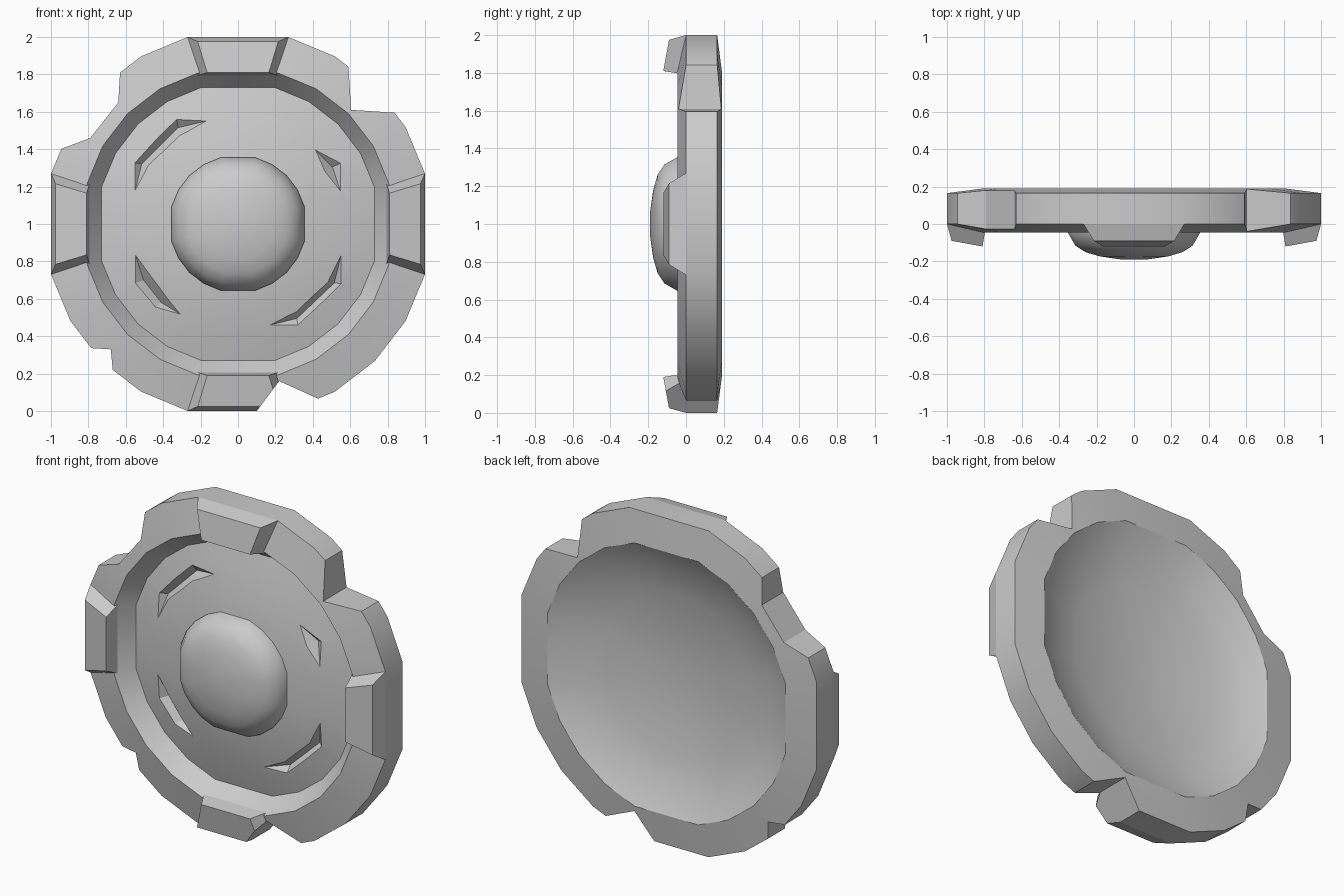
import bpy, bmesh
from math import sin, cos, radians

if "Cube" in bpy.data.objects:
    bpy.data.objects.remove(bpy.data.objects["Cube"])

# 24-gon without its four cardinal corners -> 20 sides with long flats
ANGLES = [radians(a) for a in range(0, 360, 15) if a % 90]
N = len(ANGLES)


def make_mesh(name, verts, faces):
    me = bpy.data.meshes.new(name)
    me.from_pydata(verts, [], faces)
    bm = bmesh.new()
    bm.from_mesh(me)
    bmesh.ops.recalc_face_normals(bm, faces=bm.faces)
    bm.to_mesh(me)
    bm.free()
    ob = bpy.data.objects.new(name, me)
    bpy.context.collection.objects.link(ob)
    return ob


def lathe(name, front_y, rings, back_y):
    """Closed solid turned about the y axis through z = 1."""
    verts = [(0, front_y, 1)]
    for r, y in rings:
        verts += [(r * cos(a), y, 1 + r * sin(a)) for a in ANGLES]
    verts.append((0, back_y, 1))
    last, top = len(verts) - 1, 1 + (len(rings) - 1) * N
    faces = []
    for i in range(N):
        j = (i + 1) % N
        faces.append((0, 1 + i, 1 + j))
        faces.append((last, top + j, top + i))
        for k in range(len(rings) - 1):
            a, b = 1 + k * N, 1 + (k + 1) * N
            faces.append((a + i, b + i, b + j, a + j))
    return make_mesh(name, verts, faces)


def prism(name, pts):
    n = len(pts)
    verts = [(x, y, z) for y in (-0.5, 0.5) for x, z in pts]
    faces = [tuple(range(n)), tuple(range(n, 2 * n))]
    faces += [(i, (i + 1) % n, n + (i + 1) % n, n + i) for i in range(n)]
    return make_mesh(name, verts, faces)


def plate_y(x, z):
    return -0.056 + 0.195 * (x * x + (z - 1) ** 2)


def groove(name, tip_a, stations, tip_b):
    """V-shaped crescent cutter that follows the domed plate."""
    def at(p, d):
        return (p[0], plate_y(*p) + d, p[1])
    verts = [at(tip_a, -0.012)]
    for o, i in stations:
        mid = (0.5 * (o[0] + i[0]), 0.5 * (o[1] + i[1]))
        verts += [at(o, -0.012), at(i, -0.012), at(mid, 0.045)]
    verts.append(at(tip_b, -0.012))
    end, s = len(verts) - 1, len(verts) - 4
    faces = []
    for a, b in ((0, 1), (1, 2), (2, 0)):
        faces += [(0, 1 + a, 1 + b), (end, s + b, s + a)]
        for k in range(len(stations) - 1):
            p, q = 1 + 3 * k, 4 + 3 * k
            faces.append((p + a, q + a, q + b, p + b))
    return make_mesh(name, verts, faces)


def cut(ob, cutter):
    cutter.hide_render = True
    m = ob.modifiers.new("cut", 'BOOLEAN')
    m.operation, m.solver, m.object = 'DIFFERENCE', 'EXACT', cutter
    bpy.context.view_layer.objects.active = ob
    bpy.ops.object.modifier_apply(modifier=m.name)


def smooth(ob, angle):
    bpy.ops.object.select_all(action='DESELECT')
    ob.select_set(True)
    bpy.context.view_layer.objects.active = ob
    bpy.ops.object.shade_smooth_by_angle(angle=radians(angle))


# Shield body: domed plate, stepped rim, dished back
R = 1 / cos(radians(15))
dome = [(r, -0.056 + 0.195 * r * r) for r in (0.2, 0.37, 0.5, 0.63, 0.756)]
body = lathe("shield_body", -0.056, dome + [
    (0.835, -0.045), (R, 0), (R, 0.165), (0.835, 0.19),
    (0.704, 0.12), (0.5, 0.072), (0.25, 0.037)], 0.025)

# Central boss
boss = lathe("boss", -0.19, [(0.07, -0.19), (0.19, -0.173), (0.27, -0.15),
                             (0.325, -0.115), (0.367, -0.045), (0.367, -0.01)], -0.01)

# Four clamps on the rim
section = [(0.27, 0.0, 1.0), (0.21, -0.03, 0.795), (0.215, -0.09, 0.975), (0.165, -0.12, 0.81)]
lugs = []
for name, a in (("top", 0), ("right", 90), ("bottom", 180), ("left", 270)):
    c, s = round(cos(radians(a))), round(sin(radians(a)))
    verts = []
    for side in (-1, 1):
        for x, y, h in section:
            x *= side
            verts.append((x * c + h * s, y, 1 - x * s + h * c))
    faces = [(0, 1, 3, 2), (4, 5, 7, 6), (0, 1, 5, 4), (2, 3, 7, 6), (0, 2, 6, 4), (1, 3, 7, 5)]
    lugs.append(make_mesh("rim_clamp_" + name, verts, faces))

# Battle damage broken out of the rim
chips = [
    [(-0.63, 1.82), (-0.64, 1.65), (-0.79, 1.46), (-0.95, 1.40), (-1.2, 1.31), (-1.2, 2.2), (-0.605, 2.2)],
    [(0.59, 1.85), (0.605, 1.61), (0.84, 1.595), (1.2, 1.58), (1.2, 2.2), (0.575, 2.2)],
    [(-0.67, 0.22), (-0.68, 0.33), (-0.78, 0.336), (-1.0, 0.36), (-1.0, 0.0), (-0.66, 0.0)],
    [(0.22, 0.16), (0.42, 0.07), (0.6, -0.011), (0.6, -0.2), (-0.05, -0.2)],
]
cutters = [prism("chip_cutter", p) for p in chips]
cut(lugs[2], cutters[3])

# Crescent gouges in the plate
cutters += [
    groove("gouge_cutter", (-0.56, 1.14), [((-0.56, 1.33), (-0.47, 1.31)), ((-0.33, 1.57), (-0.31, 1.46))], (-0.13, 1.56)),
    groove("gouge_cutter", (0.56, 0.87), [((0.56, 0.68), (0.47, 0.69)), ((0.32, 0.45), (0.31, 0.54))], (0.13, 0.45)),
    groove("gouge_cutter", (-0.56, 0.87), [((-0.56, 0.68), (-0.45, 0.72)), ((-0.45, 0.55), (-0.37, 0.61))], (-0.28, 0.50)),
    groove("gouge_cutter", (0.39, 1.42), [((0.56, 1.33), (0.45, 1.28))], (0.56, 1.14)),
]
for c in cutters:
    cut(body, c)
for c in cutters:
    bpy.data.objects.remove(c)

smooth(body, 28)
smooth(boss, 50)
